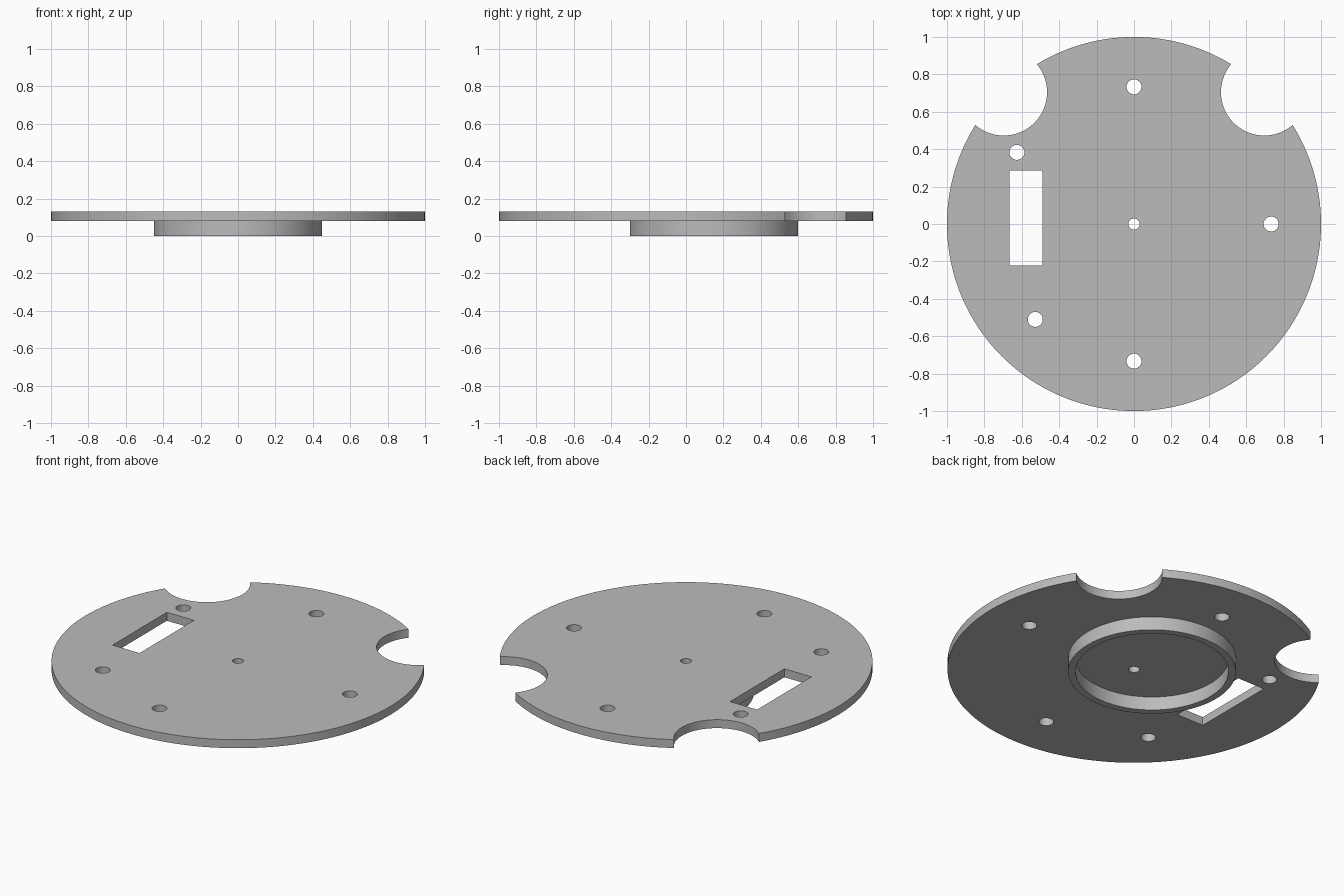
import bpy

if "Cube" in bpy.data.objects:
    bpy.data.objects.remove(bpy.data.objects["Cube"], do_unlink=True)

PLATE_BOTTOM, PLATE_TOP = 0.08, 0.13

grey = bpy.data.materials.new("plain grey")
grey.use_nodes = True
colour = (0.5, 0.5, 0.5, 1)
grey.diffuse_color = colour
grey.node_tree.nodes["Principled BSDF"].inputs["Base Color"].default_value = colour


def disc(name, x, y, radius, bottom, top, sides=64):
    bpy.ops.mesh.primitive_cylinder_add(vertices=sides, radius=radius, depth=top - bottom,
                                        location=(x, y, (bottom + top) / 2))
    bpy.context.object.name = name
    return bpy.context.object


def cut(part, cutter):
    """Subtract the cutter from the part, then discard it."""
    cutter.hide_render = True
    mod = part.modifiers.new("cut", 'BOOLEAN')
    mod.operation, mod.solver, mod.object = 'DIFFERENCE', 'EXACT', cutter
    bpy.context.view_layer.objects.active = part
    bpy.ops.object.modifier_apply(modifier=mod.name)
    bpy.data.objects.remove(cutter, do_unlink=True)


def finish(part):
    part.data.materials.clear()
    part.data.materials.append(grey)
    bpy.ops.object.select_all(action='DESELECT')
    part.select_set(True)
    bpy.context.view_layer.objects.active = part
    bpy.ops.object.shade_smooth_by_angle()


# Round base plate
plate = disc("base_plate", 0, 0, 1, PLATE_BOTTOM, PLATE_TOP, 160)

# Two round notches in the rear rim
for side in (-1, 1):
    cut(plate, disc("notch_cutter", side * 0.697, 0.705, 0.232, 0, 0.3, 96))

# Screw holes and the smaller centre hole
for x, y, radius in [(0, 0, 0.03), (0, 0.733, 0.04), (0.733, 0, 0.04), (0, -0.733, 0.04),
                     (-0.528, -0.51, 0.04), (-0.626, 0.383, 0.04)]:
    cut(plate, disc("hole_cutter", x, y, radius, 0, 0.3, 40))

# Rectangular slot
bpy.ops.mesh.primitive_cube_add(size=1, location=(-0.578, 0.033, 0.1))
slot = bpy.context.object
slot.scale = (0.177, 0.508, 0.4)
cut(plate, slot)
finish(plate)

# Raised ring under the plate, set towards the back
ring = disc("underside_ring", 0, 0.15, 0.45, 0, PLATE_BOTTOM, 128)
cut(ring, disc("bore_cutter", 0, 0.15, 0.41, -0.1, 0.2, 128))
finish(ring)
